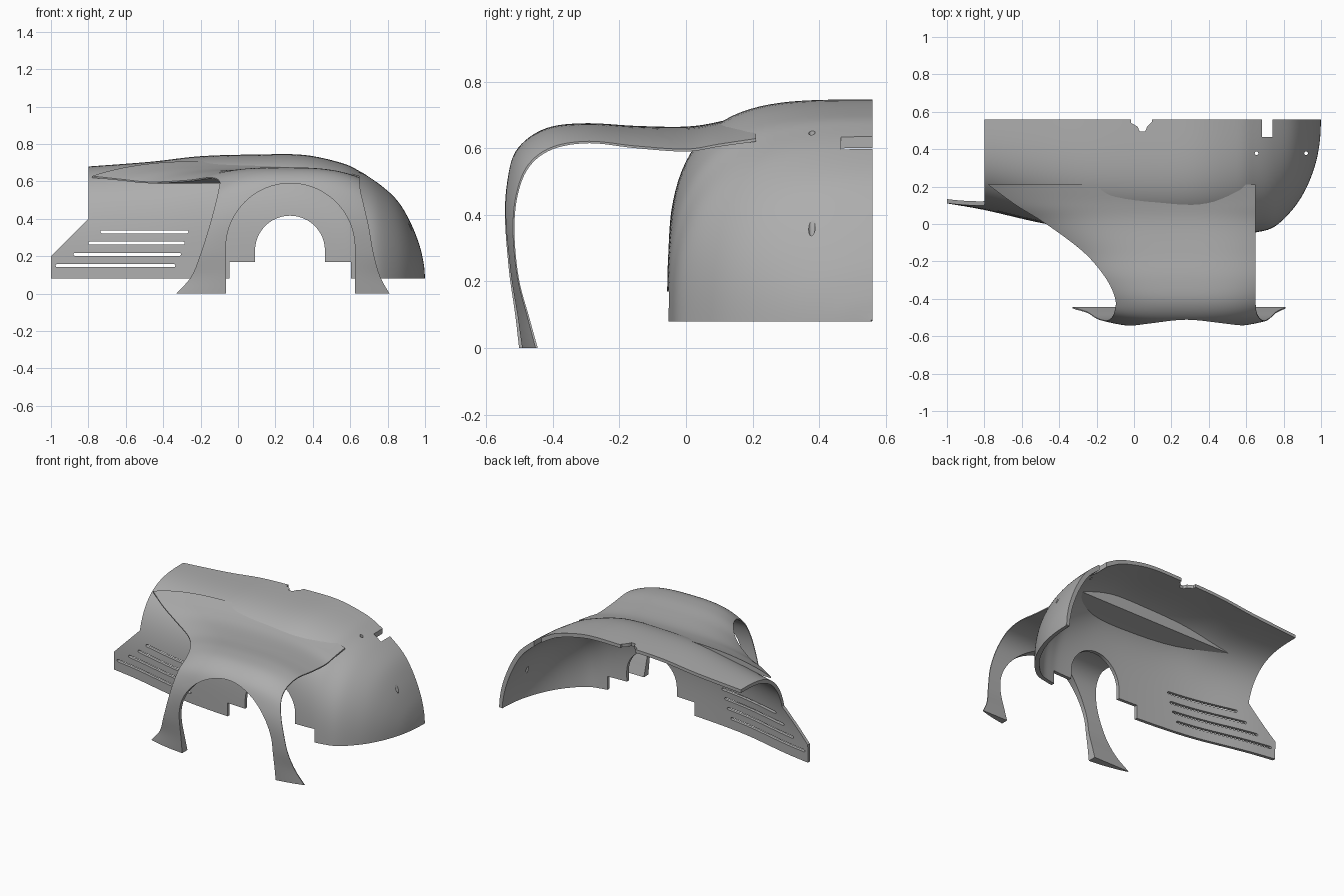
import bpy, bmesh, math
from mathutils import Vector

cube = bpy.data.objects.get("Cube")
if cube:
    bpy.data.objects.remove(cube, do_unlink=True)

grey = bpy.data.materials.new("panel grey")
grey.use_nodes = True
grey.diffuse_color = (0.42, 0.42, 0.42, 1)
grey.node_tree.nodes["Principled BSDF"].inputs["Base Color"].default_value = grey.diffuse_color


def spline(rows, t):
    """Smooth interpolation of table rows, t from 0 to 1."""
    rows = [Vector(r) for r in rows]
    f = t * (len(rows) - 1)
    i = min(int(f), len(rows) - 2)
    f -= i
    b, c = rows[i], rows[i + 1]
    a = rows[i - 1] if i else b * 2 - c
    d = rows[i + 2] if i + 2 < len(rows) else c * 2 - b
    return b + (c - a) * (f / 2) + (a * 2 - b * 5 + c * 4 - d) * (f * f / 2) \
        + (b * 3 - a - c * 3 + d) * (f ** 3 / 2)


def make_object(name, bm):
    bmesh.ops.recalc_face_normals(bm, faces=bm.faces)
    mesh = bpy.data.meshes.new(name)
    bm.to_mesh(mesh)
    bm.free()
    mesh.materials.append(grey)
    obj = bpy.data.objects.new(name, mesh)
    bpy.context.collection.objects.link(obj)
    return obj


def thick_panel(name, point, nu, nv):
    """Closed shell between an outer and an inner grid of points."""
    bm = bmesh.new()
    outer, inner = [[[bm.verts.new(point(i / nu, j / nv, side)) for j in range(nv + 1)]
                     for i in range(nu + 1)] for side in (False, True)]
    for g in (outer, inner):
        for i in range(nu):
            for j in range(nv):
                bm.faces.new((g[i][j], g[i + 1][j], g[i + 1][j + 1], g[i][j + 1]))

    def rim(g):
        return ([r[0] for r in g] + g[-1][1:] + [r[-1] for r in g[-2::-1]] + g[0][-2:0:-1])
    a, b = rim(outer), rim(inner)
    for k in range(len(a)):
        m = (k + 1) % len(a)
        bm.faces.new((a[k], a[m], b[m], b[k]))
    return make_object(name, bm)


def arc(cx, cz, r, start, end, steps=24):
    return [(cx + r * math.cos(math.radians(start + (end - start) * k / steps)),
             cz + r * math.sin(math.radians(start + (end - start) * k / steps)))
            for k in range(steps + 1)]


def add_prism(bm, outline, lo, hi, axis):
    """Extrude a 2D outline along the y or z axis."""
    def place(p, d):
        return (p[0], d, p[1]) if axis == "y" else (p[0], p[1], d)
    a = [bm.verts.new(place(p, lo)) for p in outline]
    b = [bm.verts.new(place(p, hi)) for p in outline]
    bm.faces.new(a)
    bm.faces.new(b[::-1])
    for k in range(len(a)):
        m = (k + 1) % len(a)
        bm.faces.new((a[k], b[k], b[m], a[m]))


def cut(obj, name, prisms):
    bm = bmesh.new()
    for prism in prisms:
        add_prism(bm, *prism)
    cutter = make_object(name, bm)
    cutter.hide_render = True
    cutter.hide_viewport = True
    mod = obj.modifiers.new("cut", "BOOLEAN")
    mod.operation = "DIFFERENCE"
    mod.solver = "EXACT"
    mod.object = cutter
    bpy.context.view_layer.objects.active = obj
    bpy.ops.object.modifier_apply(modifier="cut")
    bpy.data.objects.remove(cutter, do_unlink=True)


def smooth(obj):
    bpy.ops.object.select_all(action="DESELECT")
    obj.select_set(True)
    bpy.context.view_layer.objects.active = obj
    bpy.ops.object.shade_smooth_by_angle(angle=math.radians(32))


# Body shell: stations of x, side position, crown height and squareness
BASE, CENTRE, THICK = 0.08, 0.56, 0.022
STATIONS = [(-1, .11, .665, 3), (-.8, .075, .68, 3.1), (-.47, 0, .705, 3.4),
            (-.2, -.035, .735, 3.7), (.1, -.055, .744, 3.7), (.35, -.057, .742, 3.6),
            (.55, -.055, .70, 3.2), (.65, -.045, .655, 2.9), (.75, -.015, .59, 2.7),
            (.85, .08, .5, 2.5), (.92, .19, .385, 2.4), (.97, .32, .26, 2.3),
            (.993, .44, .16, 2.2), (1, .555, .085, 2.2)]


def body_point(u, v, inside):
    x, side, top, n = spline(STATIONS, u)
    w, h = CENTRE - side, top - BASE
    if inside:
        w, h = max(w - THICK, .002), max(h - THICK, .002)
        x = -1 + (x + 1) * (2 - THICK) / 2
    c, s = max(math.cos(v * math.pi / 2), 0), math.sin(v * math.pi / 2)
    r = (c ** n + s ** n) ** (-1 / n)
    return (x, CENTRE - w * r * c, BASE + h * r * s)


body = thick_panel("body_shell", body_point, 78, 40)

# Rear corner, wheel opening, louvre slots, centre notches and drilled holes
rear = [(-1.1, .9), (-.8, .9), (-.8, .4), (-1, .2), (-1.1, .1)]
opening = [(-.045, -.1), (-.045, .17), (.09, .17)] + arc(.278, .23, .187, 180, 0) \
    + [(.465, .17), (.605, .17), (.605, -.1)]
cuts = [(rear, -.3, .9, "y"), (opening, -.3, .2, "y")]
for z, left, right in [(.33, -.735, -.265), (.27, -.8, -.285), (.21, -.88, -.305), (.15, -.975, -.335)]:
    slot = arc(left + .008, z, .008, 90, 270, 6) + arc(right - .008, z, .008, -90, 90, 6)
    cuts.append((slot, -.3, .4, "y"))
notch = [(-.015, .7), (-.015, .54), (.02, .52), (.03, .495), (.06, .495), (.07, .52), (.095, .545), (.095, .7)]
cuts.append((notch, .4, .9, "z"))
cuts.append(([(.685, .7), (.685, .465), (.74, .465), (.74, .7)], .4, .9, "z"))
for x in (.655, .92):
    cuts.append((arc(x, .378, .01, 0, 330, 11), .2, .9, "z"))
cut(body, "body_cutter", cuts)
smooth(body)

# Fender: rear x, front x, crown y and z, edge y and z
FENDER = [(-.78, .65, .21, .71, .21, .62), (-.63, .65, .1, .68, .1, .605),
          (-.47, .65, 0, .665, 0, .59), (-.27, .65, -.15, .667, -.15, .6),
          (-.15, .65, -.3, .675, -.29, .615), (-.1, .65, -.42, .66, -.4, .597),
          (-.105, .655, -.505, .6, -.47, .545), (-.125, .675, -.545, .5, -.505, .46),
          (-.155, .7, -.558, .39, -.515, .35), (-.2, .725, -.545, .24, -.502, .21),
          (-.25, .76, -.525, .1, -.47, .09), (-.33, .81, -.51, 0, -.445, 0)]


def fender_point(u, v, inside):
    x0, x1, cy, cz, ey, ez = spline(FENDER, u)
    a = -math.cos(v * math.pi)
    f = 0 if inside else 1 - .9 * abs(a) ** 3
    return (x0 + (x1 - x0) * (a + 1) / 2, ey + (cy - ey) * f, ez + (cz - ez) * f)


fender = thick_panel("wheel_fender", fender_point, 66, 36)
arch = [(-.065, -.1)] + arc(.28, .245, .345, 180, 0, 40) + [(.625, -.1)]
cut(fender, "fender_cutter", [(arch, -.8, -.1, "y")])
smooth(fender)
